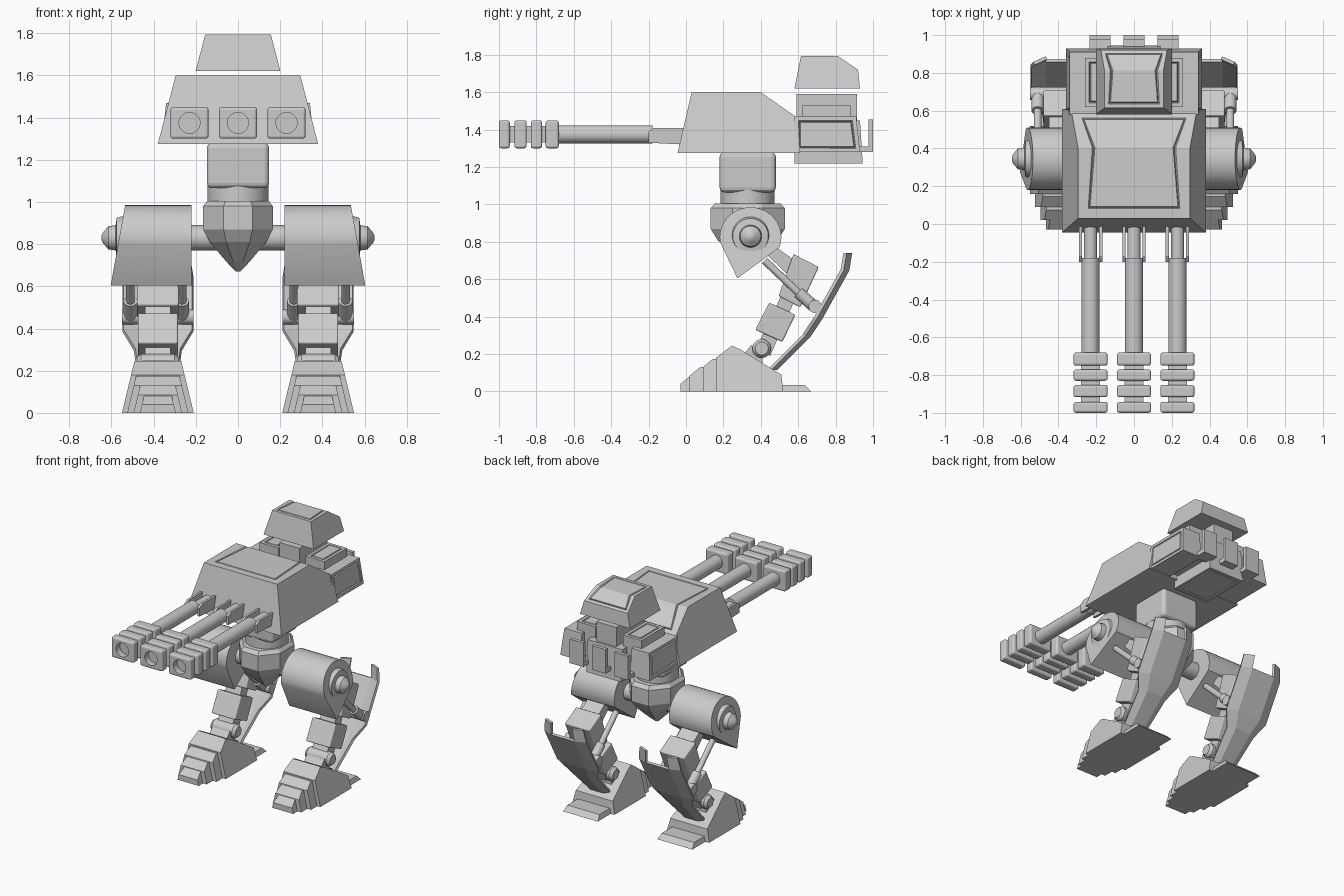
import bpy, bmesh, math
from mathutils import Vector

cube = bpy.data.objects.get("Cube")
if cube:
    bpy.data.objects.remove(cube, do_unlink=True)

grey = bpy.data.materials.new("armour_grey")
grey.use_nodes = True
grey.diffuse_color = (0.6, 0.6, 0.6, 1)
grey.node_tree.nodes["Principled BSDF"].inputs["Base Color"].default_value = (0.6, 0.6, 0.6, 1)


def finish(name, bm, mirror=False, bevel=0, smooth=False, at=(0, 0, 0)):
    bmesh.ops.recalc_face_normals(bm, faces=bm.faces[:])
    mesh = bpy.data.meshes.new(name)
    bm.to_mesh(mesh)
    bm.free()
    mesh.materials.append(grey)
    ob = bpy.data.objects.new(name, mesh)
    ob.location = at
    bpy.context.collection.objects.link(ob)
    if smooth:
        bpy.ops.object.select_all(action='DESELECT')
        ob.select_set(True)
        bpy.context.view_layer.objects.active = ob
        bpy.ops.object.shade_smooth_by_angle(angle=math.radians(35))
    if bevel:
        mod = ob.modifiers.new("Bevel", 'BEVEL')
        mod.width, mod.segments = bevel, 3
    if mirror:
        ob.modifiers.new("Mirror", 'MIRROR')
    return ob


def prism(name, profile, lo, hi, panel=None, margin=0.03, **kw):
    """Side profile (y, z) swept in x; lo and hi may depend on (y, z).
    Faces chosen by panel get an inset plate with a groove round it."""
    bm = bmesh.new()
    value = lambda f, p: f(*p) if callable(f) else f
    rings = [[bm.verts.new((value(f, p), *p)) for p in profile] for f in (lo, hi)]
    n = len(profile)
    bm.faces.new(rings[0])
    bm.faces.new(rings[1])
    for i in range(n):
        j = (i + 1) % n
        bm.faces.new((rings[0][i], rings[0][j], rings[1][j], rings[1][i]))
    bmesh.ops.recalc_face_normals(bm, faces=bm.faces[:])
    if panel:
        bm.normal_update()
        faces = [f for f in bm.faces if panel(f.normal)]
        for width, depth in ((margin, 0), (0.008, -0.009), (0.006, 0.009)):
            bmesh.ops.inset_region(bm, faces=faces, thickness=width, depth=depth)
    return finish(name, bm, **kw)


def box(name, x0, x1, y0, y1, z0, z1, **kw):
    return prism(name, [(y0, z0), (y1, z0), (y1, z1), (y0, z1)], x0, x1, **kw)


def turned(name, start, axis, rings, sides=32, squash=1, **kw):
    """Body of revolution: rings are (distance along axis, radius)."""
    bm = bmesh.new()
    d = Vector(axis).normalized()
    u = d.orthogonal().normalized() if abs(d.z) < 0.9 else Vector((1, 0, 0))
    v = d.cross(u)
    loops = []
    for t, r in rings:
        loops.append([])
        for k in range(sides):
            a = math.tau * (k + 0.5) / sides
            loops[-1].append(bm.verts.new(
                Vector(start) + d * t + (u * math.cos(a) * squash + v * math.sin(a)) * r))
    for a, b in zip(loops, loops[1:]):
        for k in range(sides):
            j = (k + 1) % sides
            bm.faces.new((a[k], a[j], b[j], b[k]))
    bm.faces.new(loops[0])
    bm.faces.new(loops[-1])
    return finish(name, bm, **kw)


def rod(name, a, b, r, **kw):
    d = Vector(b) - Vector(a)
    return turned(name, a, d, [(0, r), (d.length, r)], smooth=True, **kw)


# Hull with a panel running over the roof and the rear slope
hull_w = lambda y, z: 0.38 - 0.26 * (z - 1.275)
prism("hull", [(-0.045, 1.275), (0.03, 1.6), (0.4, 1.6), (0.6, 1.46), (0.61, 1.275)],
      lambda y, z: -hull_w(y, z), hull_w, margin=0.075,
      panel=lambda n: n.z > 0.5)

# Head
head_w = lambda y, z: 0.2 - (0.1 if z < 1.72 else 0.26) * (z - 1.62) + 0.001
prism("head", [(0.58, 1.62), (0.6, 1.72), (0.615, 1.795), (0.81, 1.795), (0.92, 1.72), (0.93, 1.62)],
      lambda y, z: -head_w(y, z), head_w, margin=0.03, panel=lambda n: n.z > 0.5)

# Rear equipment bay
prism("rear_core", [(0.58, 1.22), (0.945, 1.22), (0.93, 1.45), (0.58, 1.45)], -0.14, 0.14,
      panel=lambda n: n.z < -0.9)
box("head_post", -0.08, 0.08, 0.59, 0.915, 1.4, 1.59)
box("rear_block", 0.11, 0.26, 0.62, 0.88, 1.3, 1.53, mirror=True, panel=lambda n: n.z > 0.9)
prism("side_pod", [(0.58, 1.28), (0.93, 1.28), (0.91, 1.47), (0.58, 1.47)], 0.2,
      lambda y, z: 0.36 - 0.1 * (z - 1.28), mirror=True, panel=lambda n: n.x > 0.9)
for x in (-0.18, 0, 0.18):
    prism("rear_fin", [(0.9, 1.28), (1, 1.28), (1, 1.455), (0.975, 1.455), (0.975, 1.31), (0.9, 1.31)],
          x - 0.055, x + 0.055)

# Three guns
for x in (-0.23, 0, 0.23):
    rod("gun_barrel", (x, -0.7, 1.375), (x, -0.18, 1.375), 0.048)
    rod("gun_breech", (x, -0.2, 1.365), (x, 0, 1.365), 0.035)
    for side in (-1, 1):
        prism("gun_bracket", [(0, 1.32), (-0.2, 1.33), (-0.2, 1.39), (-0.17, 1.41), (0, 1.41)],
              x + side * 0.045, x + side * 0.062)
    box("muzzle_core", x - 0.05, x + 0.05, -0.95, -0.68, 1.33, 1.42)
    for y0, y1 in ((-1, -0.942), (-0.917, -0.852), (-0.83, -0.77), (-0.75, -0.68)):
        block = box("muzzle_block", x - 0.09, x + 0.09, y0, y1, 1.3, 1.45, bevel=0.013)
        if y0 == -1:
            bore = rod("muzzle_bore_cutter", (x, -1.1, 1.375), (x, -0.955, 1.375), 0.05)
            bore.hide_render = True
            bore.hide_viewport = True
            cut = block.modifiers.new("Bore", 'BOOLEAN')
            cut.operation, cut.object = 'DIFFERENCE', bore

# Waist and pelvis
box("waist_block", -0.148, 0.148, 0.18, 0.48, 1.065, 1.28, bevel=0.025)
turned("waist_ring", (0, 0.33, 0.98), (0, 0, 1), [(0, 0.145), (0.1, 0.145)], smooth=True)
turned("pelvis", (0, 0.33, 0.67), (0, 0, 1),
       [(0, 0.015), (0.045, 0.07), (0.14, 0.175), (0.2, 0.215), (0.31, 0.215), (0.335, 0.19)],
       sides=8, squash=0.83)
rod("hip_axle", (-0.56, 0.345, 0.83), (0.56, 0.345, 0.83), 0.06)

# Thigh housing: rounded top, flared skirt
arc = [(0.345 + 0.165 * math.cos(a), 0.825 + 0.16 * math.sin(a))
       for a in (math.radians(-20 + 10 * k) for k in range(22))]
prism("thigh_housing", arc + [(0.275, 0.605)], 0.22,
      lambda y, z: 0.535 + 0.18 * (0.985 - z), mirror=True, smooth=True)
turned("hip_cap", (0.54, 0.345, 0.83), (1, 0, 0),
       [(0, 0.105), (0.035, 0.095), (0.04, 0.06), (0.075, 0.055), (0.1, 0.025), (0.107, 0.01)],
       mirror=True, smooth=True)

# Leg links, with a thin core joining them
LEG = 0.38


def link(name, profile, half, **kw):
    prism(name, profile, LEG - half, LEG + half, mirror=True, **kw)


link("upper_shin", [(0.575, 0.735), (0.71, 0.665), (0.61, 0.45), (0.495, 0.51)], 0.1, bevel=0.008)
link("lower_shin", [(0.445, 0.475), (0.585, 0.41), (0.515, 0.265), (0.37, 0.33)], 0.095, bevel=0.008)
link("shin_core", [(0.56, 0.62), (0.63, 0.6), (0.45, 0.19), (0.37, 0.22)], 0.06)
link("knee_arm", [(0.36, 0.8), (0.44, 0.8), (0.64, 0.66), (0.57, 0.6)], 0.07)
turned("ankle_ball", (LEG - 0.1, 0.405, 0.23), (1, 0, 0),
       [(0, 0.035), (0.02, 0.05), (0.18, 0.05), (0.2, 0.035)], mirror=True, smooth=True)
link("ankle_bracket", [(0.31, 0.2), (0.35, 0.25), (0.41, 0.2), (0.41, 0.12)], 0.07)

# Pistons either side of each leg
for x in (LEG - 0.115, LEG + 0.13):
    rod("piston_sleeve", (x, 0.6, 0.53), (x, 0.69, 0.45), 0.032, mirror=True)
    rod("piston_rod", (x, 0.42, 0.7), (x, 0.62, 0.51), 0.02, mirror=True)
rod("piston_pin", (LEG - 0.17, 0.69, 0.455), (LEG + 0.17, 0.69, 0.455), 0.035, mirror=True)

# Calf shield: bent plate with folded sides and two prongs
bm = bmesh.new()
rows = [(0.48, 0.12, 0.085), (0.66, 0.3, 0.11), (0.72, 0.39, 0.165), (0.865, 0.65, 0.165), (0.88, 0.74, 0.15)]
grid = [[bm.verts.new((LEG + u * w, y - (0.03 if abs(u) == 1 else 0), z))
         for u in (-1, -0.55, 0.55, 1)] for y, z, w in rows]
for i in range(len(rows) - 1):
    for k in range(3):
        if i < 3 or k != 1:
            bm.faces.new((grid[i][k], grid[i][k + 1], grid[i + 1][k + 1], grid[i + 1][k]))
shield = finish("calf_shield", bm)
solid = shield.modifiers.new("Thickness", 'SOLIDIFY')
solid.thickness, solid.offset = 0.018, 0
shield.modifiers.new("Mirror", 'MIRROR')


# Foot: main wedge, stepped toes and heel plate
def foot_part(name, profile, half, slope, **kw):
    prism(name, profile, lambda y, z: LEG - half + slope * z,
          lambda y, z: LEG + half - slope * z, mirror=True, **kw)


foot_part("foot_body", [(0.16, 0), (0.16, 0.18), (0.245, 0.245), (0.29, 0.225), (0.51, 0.09), (0.52, 0)],
          0.17, 0.24)
for y, h, half in ((-0.03, 0.04, 0.085), (0.02, 0.085, 0.115), (0.09, 0.13, 0.145)):
    foot_part("toe_step", [(y, 0), (y, h), (y + 0.055, h + 0.045), (0.2, h + 0.045), (0.2, 0)], half, 0.24)
foot_part("heel_plate", [(0.5, 0), (0.5, 0.035), (0.635, 0.035), (0.67, 0)], 0.14, 0.3)
